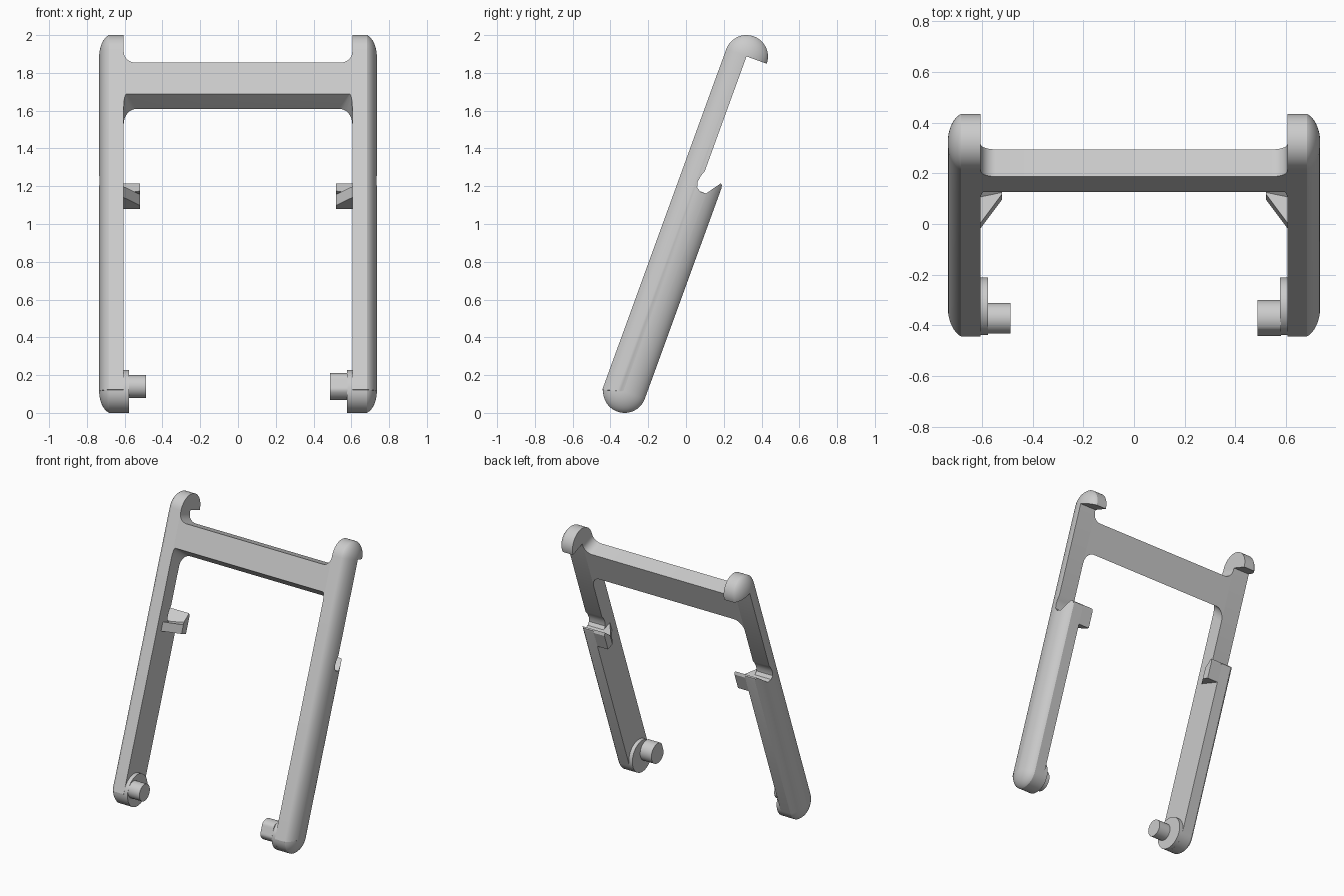
import bpy, bmesh, math

cube = bpy.data.objects.get("Cube")
if cube:
    bpy.data.objects.remove(cube, do_unlink=True)

TILT = math.radians(20)
S, C = math.sin(TILT), math.cos(TILT)
LENGTH, R = 1.886, 0.114          # leg axis length and half depth
INNER, SHOULDER = 0.605, 0.683    # inner leg face, start of the domed side

grey = bpy.data.materials.new("light_grey")
grey.use_nodes = True
grey.diffuse_color = (0.6, 0.6, 0.6, 1)
grey.node_tree.nodes["Principled BSDF"].inputs["Base Color"].default_value = (0.6, 0.6, 0.6, 1)


def place(x, v, u):
    """Leg coordinates (across, depth, along) to the leaning frame."""
    return (x, v * C + u * S - 0.325, u * C - v * S + 0.114)


def loft(name, rings):
    """Join equal-length rings of (x, v, u) points into a capped solid."""
    bm = bmesh.new()
    loops = [[bm.verts.new(place(*p)) for p in ring] for ring in rings]
    n = len(loops[0])
    for a, b in zip(loops, loops[1:]):
        for i in range(n):
            j = (i + 1) % n
            bm.faces.new((a[i], a[j], b[j], b[i]))
    bm.faces.new(loops[0])
    bm.faces.new(loops[-1])
    bmesh.ops.recalc_face_normals(bm, faces=bm.faces)
    mesh = bpy.data.meshes.new(name)
    bm.to_mesh(mesh)
    bm.free()
    mesh.materials.append(grey)
    obj = bpy.data.objects.new(name, mesh)
    bpy.context.collection.objects.link(obj)
    return obj


def prism(name, outline, x0, x1):
    return loft(name, [[(x, v, u) for v, u in outline] for x in (x0, x1)])


def smooth(obj):
    bpy.ops.object.select_all(action='DESELECT')
    obj.select_set(True)
    bpy.context.view_layer.objects.active = obj
    bpy.ops.object.shade_smooth_by_angle(angle=math.radians(27))


def capsule(r, steps=20):
    """Rounded-end leg outline with a small corner at the front foot."""
    pts = [(-r * math.cos(math.pi * i / steps), LENGTH + r * math.sin(math.pi * i / steps))
           for i in range(steps + 1)]
    start = math.asin(0.28)
    for i in range(steps + 1):
        a = start + (math.pi - start) * (1 - i / steps)
        pts.append((-r * math.cos(a), -r * math.sin(a)))
    pts.append((-r, -0.28 * r))
    return pts


def circle(cv, cu, r, front=-R, steps=40):
    """Circle outline, flattened where it would pass the front plane."""
    return [(max(front, cv + r * math.cos(2 * math.pi * i / steps)),
             cu + r * math.sin(2 * math.pi * i / steps)) for i in range(steps)]


# Recess behind the upper leg, leaving the top hook and the catch lip
recess = [(0, 1.887), (0, 1.24), (-0.011, 1.21), (-0.016, 1.175), (-0.008, 1.145),
          (0.015, 1.13), (0.047, 1.132), (0.102, 1.209), (0.11, 1.203),
          (0.116, 1.18), (0.2, 1.18), (0.2, 1.887)]

for side, word, pin_r in ((1, "left", 0.072), (-1, "right", 0.06)):
    # Leg with domed outer side
    layers = [(INNER, R), (SHOULDER, R)]
    for i in range(1, 11):
        t = 1.25 * (1 - i / 10) + 0.06
        layers.append((0.66 + 0.075 * math.cos(t), 0.12 * math.sin(t)))
    leg = loft(word + "_leg", [[(side * x, v, u) for v, u in capsule(r)] for x, r in layers])
    cutter = prism("recess_cutter", recess, side * 0.5, side * 0.85)
    mod = leg.modifiers.new("recess", 'BOOLEAN')
    mod.operation = 'DIFFERENCE'
    mod.solver = 'EXACT'
    mod.object = cutter
    bpy.context.view_layer.update()
    cut = bpy.data.meshes.new_from_object(leg.evaluated_get(bpy.context.evaluated_depsgraph_get()))
    leg.modifiers.clear()
    leg.data = cut
    bpy.data.objects.remove(cutter, do_unlink=True)
    smooth(leg)

    # Wedge-shaped catch tab on the inner face, its top following the lip
    def tab_ring(x, front):
        mid = max(front, 0.047)
        return [(side * x, front, 1.07), (side * x, front, 1.132),
                (side * x, mid, 1.132 + 1.4 * (mid - 0.047)), (side * x, 0.102, 1.209),
                (side * x, 0.114, 1.19), (side * x, 0.114, 1.07)]
    loft(word + "_catch_tab", [tab_ring(0.608, -0.065), tab_ring(0.52, 0.06)])

    # Pivot disc and pin at the foot
    smooth(prism(word + "_pivot_disc", circle(0, 0, R), side * 0.61, side * 0.577))
    smooth(prism(word + "_pivot_pin", circle(-0.053, 0.008, pin_r), side * 0.58, side * 0.487))


def bar_outline(v, hx, hu, low):
    """Crossbar outline with top fillets and given lower fillet size."""
    half = []
    for i in range(9):
        a = math.pi / 2 * (1 - i / 8)
        half.append((0.545 + 0.06 * math.cos(a), 1.871 - 0.06 * math.sin(a)))
    for i in range(9):
        a = math.pi / 2 * i / 8
        half.append((INNER - hx + hx * math.cos(a), low - hu + hu * math.sin(a)))
    return [(x, v, u) for x, u in half] + [(-x, v, u) for x, u in reversed(half)]


# Crossbar with a sloping underside
bar = loft("crossbar", [bar_outline(-R, 0.015, 0.075, 1.635),
                        bar_outline(0, 0.07, 0.085, 1.592)])
smooth(bar)
